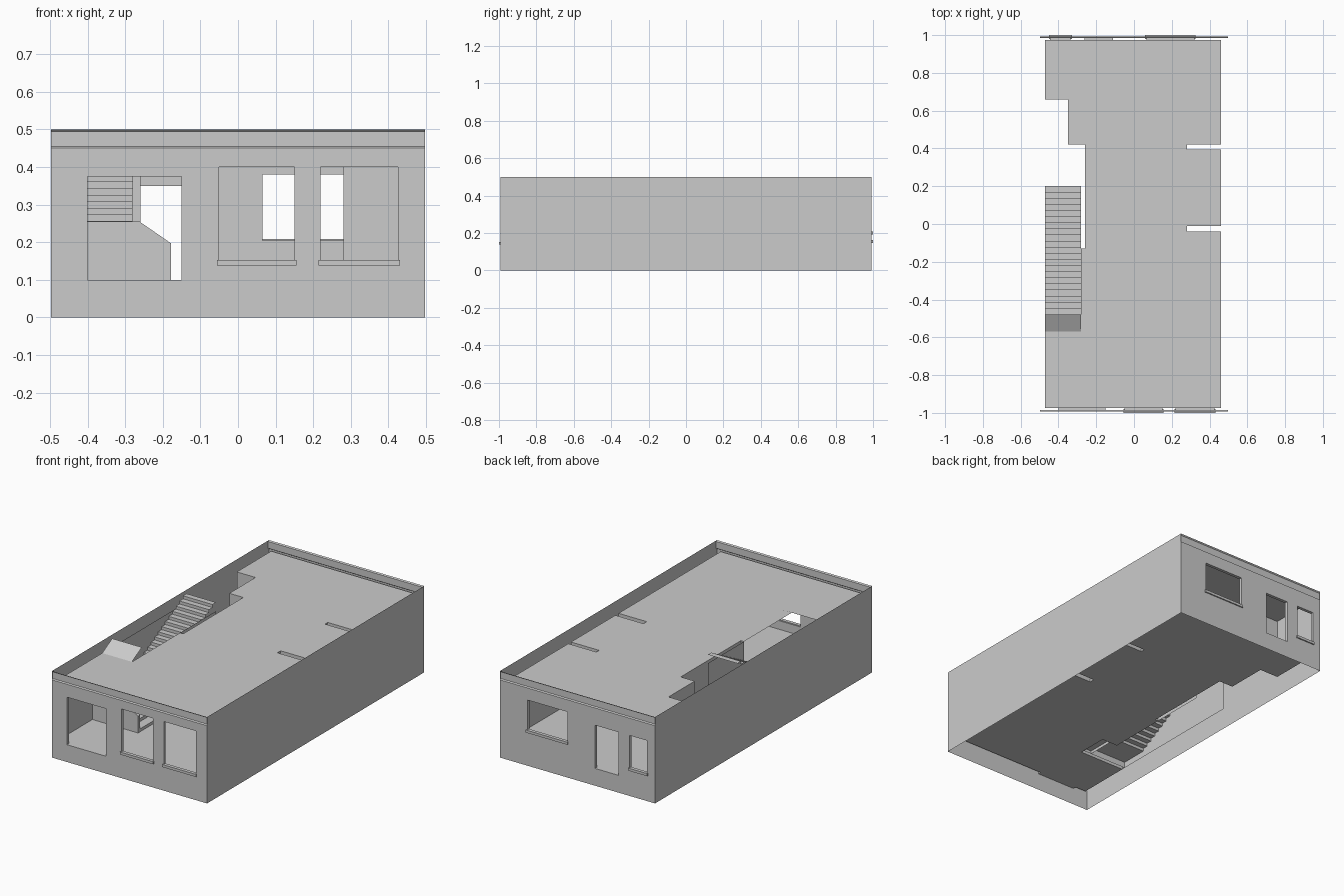
import bpy

cube = bpy.data.objects.get("Cube")
if cube:
    bpy.data.objects.remove(cube, do_unlink=True)

plaster = bpy.data.materials.new("plaster_grey")
plaster.use_nodes = True
GREY = (0.6, 0.6, 0.6, 1)
plaster.diffuse_color = GREY
plaster.node_tree.nodes["Principled BSDF"].inputs["Base Color"].default_value = GREY

FLOOR, CEIL, TOP = 0.1, 0.45, 0.5
HALF_W, HALF_L = 0.497, 0.993
IN_L, IN_R, IN_Y = -0.47, 0.46, 0.975
STAIR_R = -0.28


def build(name, polygons):
    """Make one object from a list of polygons, each a list of points."""
    verts, faces = [], []
    for poly in polygons:
        faces.append(range(len(verts), len(verts) + len(poly)))
        verts += poly
    mesh = bpy.data.meshes.new(name)
    mesh.from_pydata(verts, [], [list(f) for f in faces])
    mesh.materials.append(plaster)
    obj = bpy.data.objects.new(name, mesh)
    bpy.context.collection.objects.link(obj)
    return obj


def upright(a, b, z0, z1):
    """Vertical quad over the plan segment a-b."""
    return [(*a, z0), (*b, z0), (*b, z1), (*a, z1)]


def box(x0, x1, y0, y1, z0, z1):
    c = [(x0, y0), (x1, y0), (x1, y1), (x0, y1)]
    quads = [upright(c[i], c[(i + 1) % 4], z0, z1) for i in range(4)]
    return quads + [[(*p, z1) for p in c], [(*p, z0) for p in reversed(c)]]


def panel(y, x0, x1, z0, z1, openings):
    """Wall sheet with rectangular openings left out."""
    xs = sorted({x0, x1, *[v for o in openings for v in o[:2]]})
    zs = sorted({z0, z1, *[v for o in openings for v in o[2:4]]})
    quads = []
    for xa, xb in zip(xs, xs[1:]):
        for za, zb in zip(zs, zs[1:]):
            mx, mz = (xa + xb) / 2, (za + zb) / 2
            if not any(o[0] < mx < o[1] and o[2] < mz < o[3] for o in openings):
                quad = upright((xa, y), (xb, y), za, zb)
                quads.append(quad if y < 0 else quad[::-1])
    return quads


# Openings: left, right, bottom, top, has a sill
front_openings = [(-0.4, -0.15, FLOOR, 0.375, False),
                  (-0.05, 0.15, 0.15, 0.4, True),
                  (0.22, 0.425, 0.15, 0.4, True)]
back_openings = [(-0.445, -0.335, 0.16, 0.35, True),
                 (-0.262, -0.112, FLOOR, 0.35, False),
                 (0.065, 0.32, 0.205, 0.38, True)]

# Front and back walls with reveals, sills and recessed cornice
for side, sign, openings in (("front", -1, front_openings), ("back", 1, back_openings)):
    out, inn = sign * HALF_L, sign * IN_Y
    build(side + "_wall", panel(out, -HALF_W, HALF_W, 0, CEIL, openings))
    build(side + "_inner_wall",
          [q[::-1] for q in panel(inn, IN_L, IN_R, FLOOR, CEIL, openings)])
    reveals, sills = [], []
    for xa, xb, za, zb, has_sill in openings:
        ring = [(xa, za), (xb, za), (xb, zb), (xa, zb)]
        for i in range(4):
            (x1, z1), (x2, z2) = ring[i], ring[(i + 1) % 4]
            reveals.append([(x1, out, z1), (x2, out, z2), (x2, inn, z2), (x1, inn, z1)])
        if has_sill:
            y0, y1 = sorted((sign * 0.98, sign))
            sills += box(xa - 0.006, xb + 0.006, y0, y1, za - 0.012, za + 0.003)
    build(side + "_reveals", reveals)
    build(side + "_sills", sills)
    profile = [(HALF_L, CEIL), (0.986, 0.455), (0.986, 0.494), (HALF_L, TOP)]
    build(side + "_cornice",
          [[(-HALF_W, sign * ya, za), (HALF_W, sign * ya, za),
            (HALF_W, sign * yb, zb), (-HALF_W, sign * yb, zb)][::-sign]
           for (ya, za), (yb, zb) in zip(profile, profile[1:])])

# Long outer walls
for name, x, sign in (("left_wall", HALF_W, 1), ("right_wall", -HALF_W, -1)):
    build(name, [upright((x, -sign * HALF_L), (x, sign * HALF_L), 0, TOP)])

# Room outline, with hollow wall stubs on the left and a shaft on the right
room = [(IN_L, -IN_Y), (IN_R, -IN_Y)]
for ya, yb in ((-0.04, -0.01), (0.395, 0.42)):
    room += [(IN_R, ya), (0.28, ya), (0.28, yb), (IN_R, yb)]
room += [(IN_R, IN_Y), (IN_L, IN_Y), (IN_L, 0.66), (-0.35, 0.66),
         (-0.35, 0.42), (-0.26, 0.42), (-0.26, -0.13), (STAIR_R, -0.13)]
build("room_walls", [upright(b, a, FLOOR, CEIL) for a, b in zip(room, room[1:])
                     if abs(a[1]) != IN_Y or a[1] != b[1]]
      + [upright((IN_L, -IN_Y), (IN_L, -0.66), FLOOR, CEIL)])
ceiling = room + [(STAIR_R, -0.57), (IN_L, -0.57)]
build("ceiling", [[(x, y, CEIL) for x, y in ceiling]])
foot = [(STAIR_R, -0.48), (-0.178, -0.48), (-0.178, -0.66), (IN_L, -0.66)]
build("floor", [[(x, y, FLOOR) for x, y in room + foot]])

# Sloped ceiling above the foot of the stair
build("sloped_ceiling", [[(IN_L, -0.57, CEIL), (STAIR_R, -0.57, CEIL),
                          (STAIR_R, -0.48, TOP), (IN_L, -0.48, TOP)]])

# Stair flight: treads, risers and the side down to the floor
STEPS, START_Y, END_Y, START_Z = 21, -0.48, 0.2, 0.135
run, rise = (END_Y - START_Y) / STEPS, (TOP - START_Z) / STEPS
flight = []
for i in range(STEPS):
    ya, yb = START_Y + i * run, START_Y + (i + 1) * run
    za, zb = START_Z + i * rise, START_Z + (i + 1) * rise
    flight.append(upright((IN_L, ya), (STAIR_R, ya), za, zb))
    flight.append([(IN_L, ya, zb), (STAIR_R, ya, zb), (STAIR_R, yb, zb), (IN_L, yb, zb)])
    if yb < -0.12:
        flight.append(upright((STAIR_R, ya), (STAIR_R, yb), FLOOR, zb))
build("stair_flight", flight)
build("stair_side_walls", [upright((STAIR_R, -0.13), (STAIR_R, END_Y), FLOOR, CEIL),
                           upright((IN_L, -0.66), (IN_L, END_Y), FLOOR, CEIL)])

# Landing with one lower step, entered from the room
landing = []
for xa, xb, z in ((IN_L, -0.23, START_Z), (-0.23, -0.178, 0.117)):
    landing.append([(xa, -0.64, z), (xb, -0.64, z), (xb, -0.48, z), (xa, -0.48, z)])
    landing.append(upright((xb, -0.64), (xb, -0.48), FLOOR, z))
    landing.append(upright((xb, -0.48), (max(xa, STAIR_R), -0.48), FLOOR, z))
build("stair_landing", landing)

# Half wall with a sloped end in front of the landing
outline = [(IN_L, FLOOR), (-0.178, FLOOR), (-0.178, 0.197), (-0.262, 0.255), (IN_L, 0.255)]
half_wall = [[(x, -0.66, z) for x, z in outline], [(x, -0.64, z) for x, z in outline[::-1]]]
for (xa, za), (xb, zb) in zip(outline[1:], outline[2:]):
    half_wall.append([(xa, -0.66, za), (xa, -0.64, za), (xb, -0.64, zb), (xb, -0.66, zb)])
build("stair_half_wall", half_wall)
